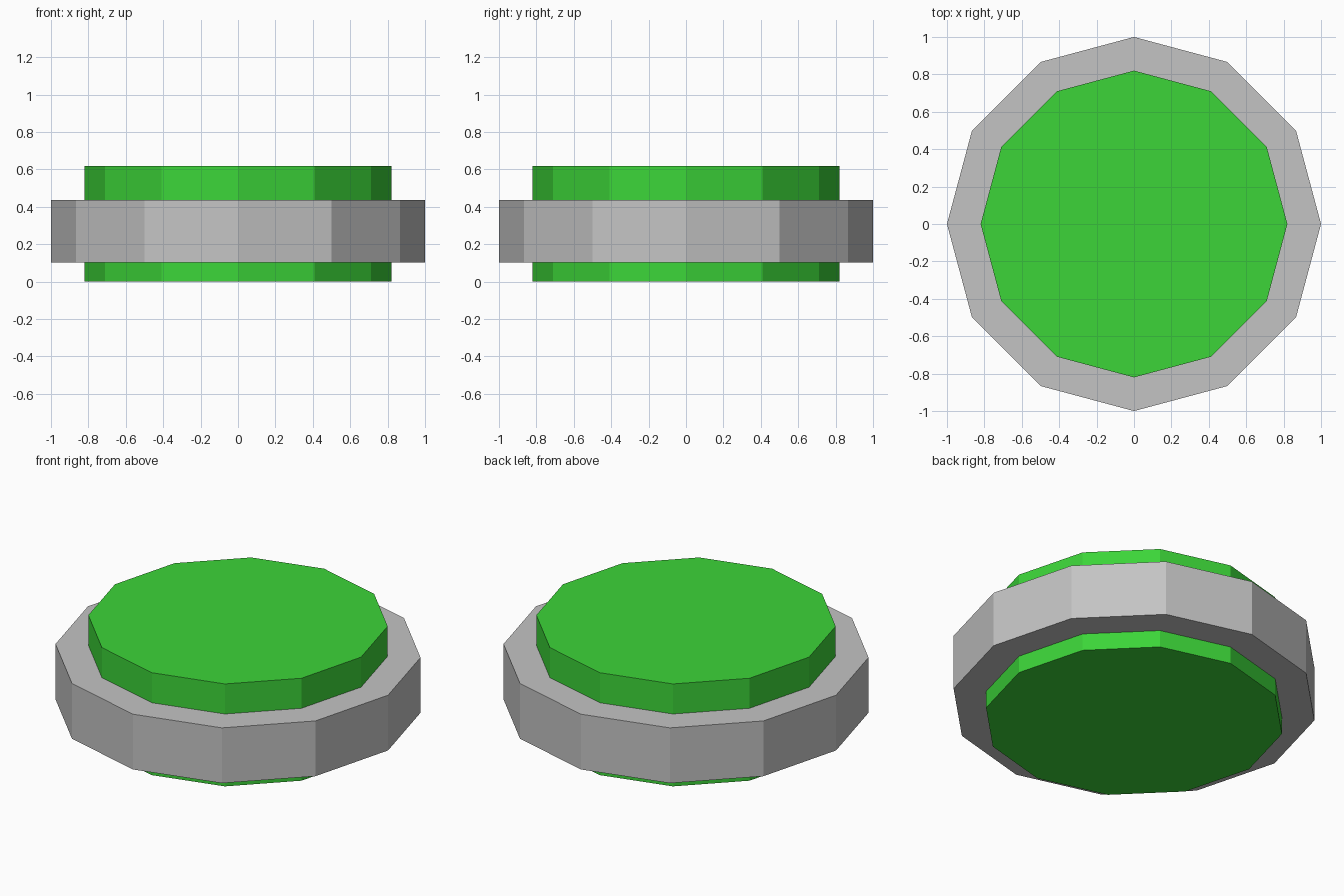
import bpy

if "Cube" in bpy.data.objects:
    bpy.data.objects.remove(bpy.data.objects["Cube"])


def material(name, color):
    mat = bpy.data.materials.new(name)
    mat.diffuse_color = (*color, 1.0)
    mat.use_nodes = True
    mat.node_tree.nodes["Principled BSDF"].inputs["Base Color"].default_value = mat.diffuse_color
    return mat


def disc(name, radius, bottom, top, mat):
    """Flat-shaded twelve-sided disc between two heights."""
    bpy.ops.mesh.primitive_cylinder_add(
        vertices=12, radius=radius, depth=top - bottom,
        location=(0, 0, (bottom + top) / 2))
    obj = bpy.context.object
    obj.name = name
    obj.data.materials.append(mat)
    return obj


green = material("bright green", (0.045, 0.66, 0.04))
grey = material("light grey", (0.55, 0.55, 0.55))

# Button core passing through the ring
disc("button_core", 0.82, 0.0, 0.617, green)

# Wide collar, bored to fit around the core
collar = disc("collar_ring", 1.0, 0.103, 0.436, grey)
cutter = disc("collar_cutter", 0.82, -0.1, 0.8, grey)
cutter.hide_render = True
cutter.hide_viewport = True
bore = collar.modifiers.new("bore", "BOOLEAN")
bore.operation = "DIFFERENCE"
bore.solver = "EXACT"
bore.object = cutter
